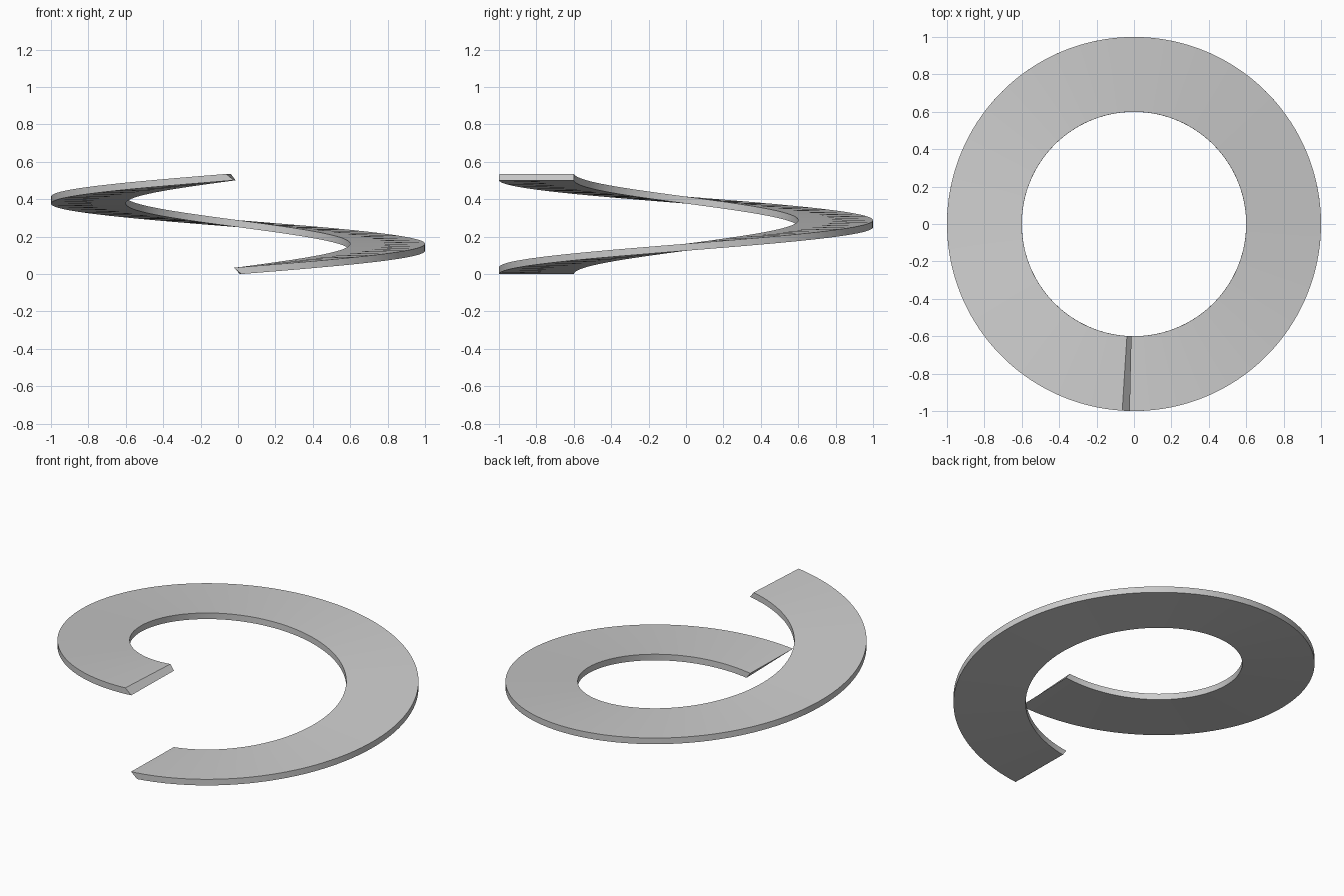
import bpy, bmesh
from math import sin, cos, pi

if "Cube" in bpy.data.objects:
    bpy.data.objects.remove(bpy.data.objects["Cube"])

R_IN, R_OUT = 0.6, 1.0
RISE, THICK = 0.501, 0.034       # climb over the turn, height of the section
START, END, SLANT = 0.018, 2 * pi - 0.022, 0.041
STEPS = 144


def point(r, a, z):
    """Position on the helix, with angle measured from the front (-y)."""
    return (r * sin(a), -r * cos(a), z)


# Split spring washer: a rectangular section swept one turn, slanted at the cut
bm = bmesh.new()
rings = []
for i in range(STEPS + 1):
    t = i / STEPS
    a, z = START + (END - START) * t, RISE * t
    section = [(R_IN, a, z), (R_OUT, a, z),
               (R_OUT, a - SLANT, z + THICK), (R_IN, a - SLANT, z + THICK)]
    rings.append([bm.verts.new(point(*p)) for p in section])
for r0, r1 in zip(rings, rings[1:]):
    for k in range(4):
        n = (k + 1) % 4
        bm.faces.new((r0[k], r0[n], r1[n], r1[k]))

# Slanted end faces
bm.faces.new(rings[0])
bm.faces.new(rings[-1])
bmesh.ops.recalc_face_normals(bm, faces=bm.faces)

mesh = bpy.data.meshes.new("split_washer")
bm.to_mesh(mesh)
bm.free()
washer = bpy.data.objects.new("split_washer", mesh)
bpy.context.collection.objects.link(washer)
bpy.context.view_layer.objects.active = washer
washer.select_set(True)
bpy.ops.object.shade_smooth_by_angle()
